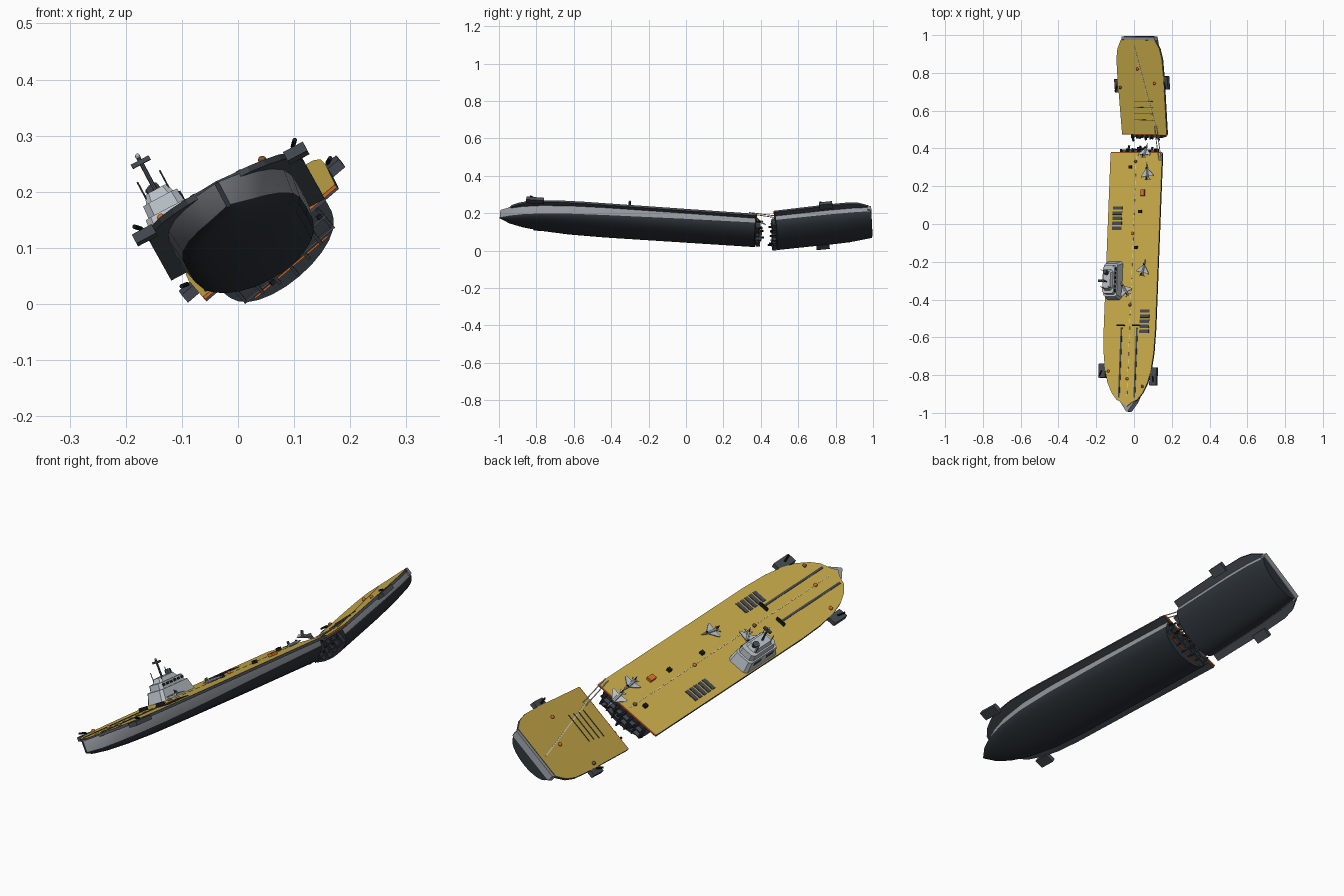
import bpy, bmesh, random
from math import cos, sin, pi, radians
from mathutils import Vector, Matrix

if "Cube" in bpy.data.objects:
    bpy.data.objects.remove(bpy.data.objects["Cube"])

random.seed(4)


def material(name, r, g, b):
    m = bpy.data.materials.new(name)
    m.diffuse_color = (r, g, b, 1)
    m.use_nodes = True
    m.node_tree.nodes["Principled BSDF"].inputs["Base Color"].default_value = m.diffuse_color
    return m


YELLOW = material("deck_yellow", 0.60, 0.42, 0.07)
GREY = material("hull_grey", 0.30, 0.32, 0.35)
DARK = material("hull_dark", 0.025, 0.032, 0.04)
SLATE = material("slate", 0.06, 0.07, 0.085)
LIGHT = material("light_grey", 0.48, 0.53, 0.57)
BLACK = material("black", 0.01, 0.012, 0.015)
ORANGE = material("orange", 0.75, 0.16, 0.02)
WHITE = material("line_white", 0.8, 0.76, 0.62)


def frame(origin, aft, roll):
    # local x = starboard, y = aft, z = deck normal
    a = Vector(aft).normalized()
    r = Vector((cos(radians(roll)), 0, sin(radians(roll))))
    r = (r - a * r.dot(a)).normalized()
    return Matrix.Translation(origin) @ Matrix((r, a, r.cross(a))).transposed().to_4x4()


MAIN = frame((0.018, 0.375, 0.122), (0.039, 0.997, -0.07), 28)
STERN = frame((0.060, 0.475, 0.111), (-0.07, 1, 0.107), 40.5)


def on_deck(f, x, y):
    # deck coordinates under a point of the top view
    ly = (y - f[1][3]) / f[1][1]
    return (x - f[0][3] - f[0][1] * ly) / f[0][0], ly


def finish(name, bm, f, mats, smooth=False):
    bmesh.ops.recalc_face_normals(bm, faces=bm.faces)
    me = bpy.data.meshes.new(name)
    bm.to_mesh(me)
    bm.free()
    for m in mats:
        me.materials.append(m)
    ob = bpy.data.objects.new(name, me)
    bpy.context.collection.objects.link(ob)
    ob.matrix_world = f
    if smooth:
        bpy.ops.object.select_all(action='DESELECT')
        ob.select_set(True)
        bpy.context.view_layer.objects.active = ob
        bpy.ops.object.shade_smooth_by_angle(angle=radians(32))
    return ob


def loft(name, f, rings, mats, smooth=False, pick=None, cap=0):
    bm = bmesh.new()
    vs = [[bm.verts.new(p) for p in ring] for ring in rings]
    n = len(vs[0])
    for a, b in zip(vs, vs[1:]):
        for i in range(n):
            j = (i + 1) % n
            bm.faces.new((a[i], a[j], b[j], b[i])).material_index = pick(i) if pick else 0
    for ring in (vs[0], vs[-1]):
        bm.faces.new(ring).material_index = cap
    return finish(name, bm, f, mats, smooth)


def prism(name, f, outline, z0, z1, mat, shrink=1.0, shift=0.0, top=None):
    # extruded outline, optionally tapered; last cap can have its own material
    c = sum((Vector(p) for p in outline), Vector((0, 0))) / len(outline)
    up = [c + (Vector(p) - c) * shrink + Vector((shift, 0)) for p in outline]
    ob = loft(name, f, [[(x, y, z0) for x, y in outline], [(x, y, z1) for x, y in up]], [mat, top or mat])
    ob.data.polygons[-1].material_index = 1
    return ob


def box(name, f, c, s, mat, rot=0):
    bm = bmesh.new()
    bmesh.ops.create_cube(bm, size=1, matrix=Matrix.Translation(c) @ Matrix.Rotation(rot, 4, 'Z') @ Matrix.Diagonal((*s, 1)))
    return finish(name, bm, f, [mat])


def rod(name, p, q, r, mat, f=Matrix()):
    p, q = Vector(p), Vector(q)
    bm = bmesh.new()
    bmesh.ops.create_cone(bm, cap_ends=True, segments=8, radius1=r, radius2=r, depth=(q - p).length,
                          matrix=Matrix.Translation((p + q) / 2) @ (q - p).to_track_quat('Z', 'Y').to_matrix().to_4x4())
    return finish(name, bm, f, [mat], True)


def ball(name, f, c, r, mat):
    bm = bmesh.new()
    bmesh.ops.create_uvsphere(bm, u_segments=10, v_segments=6, radius=r, matrix=Matrix.Translation(c))
    return finish(name, bm, f, [mat], True)


def mirrored(half):
    return half + [(-x, y) for x, y in reversed(half) if x]


# hulls: light wall above, dark rounded bottom; station = y, half width, wall depth, keel depth
def hull(name, f, stations):
    rings = []
    for y, w, d, k in stations:
        half = [(w, -0.005), (w * 0.95, -d)]
        half += [(w * 0.93 * cos(t * pi / 12), -d - (k - d) * sin(t * pi / 12)) for t in (1, 2, 3, 4, 5, 6)]
        half[-1] = (0, -k)
        rings.append([(x, y, z) for x, z in mirrored(half)])
    n = len(rings[0])
    return loft(name, f, rings, [GREY, DARK], True, lambda i: 0 if i in (0, n - 2, n - 1) else 1, 1)


hull("main_hull", MAIN, [(-0.002, .125, .034, .093), (-0.4, .126, .042, .093), (-0.8, .125, .052, .091),
                         (-1.0, .117, .055, .089), (-1.15, .098, .056, .084), (-1.25, .073, .056, .077),
                         (-1.32, .043, .055, .068), (-1.372, .004, .05, .054)])
hull("stern_hull", STERN, [(0.002, .125, .034, .085), (0.3, .125, .036, .085), (0.42, .121, .036, .082), (0.515, .112, .034, .075)])

# flight decks
prism("main_deck", MAIN, mirrored([(.155, 0), (.155, -.93), (.15, -1.06), (.138, -1.15), (.12, -1.22), (.092, -1.275),
                                   (.062, -1.31), (.028, -1.325), (0, -1.347)]), -.011, 0, SLATE, top=YELLOW)
prism("stern_deck", STERN, mirrored([(.155, 0), (.16, .3), (.158, .40), (.146, .455), (.118, .502)]), -.011, 0, SLATE, top=YELLOW)
prism("transom_lip", STERN, mirrored([(.118, .498), (.112, .518)]), -.03, -.002, GREY)

# broken ends: glowing edges, torn floors, ribs and beams
for f, s, tag in ((MAIN, 1, "main"), (STERN, -1, "stern")):
    box(tag + "_deck_torn_edge", f, (0, s * .002, -.003), (.308, .005, .006), ORANGE)
    box(tag + "_keel_torn_edge", f, (0, s * .003, -.062), (.17, .004, .003), ORANGE)
    for k, z in enumerate((-.03, -.055)):
        box(f"{tag}_torn_floor_{k}", f, (0, s * .010, z), (.21, .02, .004), SLATE)
    for k in range(7):
        x = -.102 + .034 * k
        h = .066 - abs(x) * .22
        l = random.uniform(.018, .034)
        box(f"{tag}_rib_{k}", f, (x, s * l / 2, -.012 - h / 2), (.006, l, h), DARK)
        l = random.uniform(.02, .045)
        box(f"{tag}_beam_{k}", f, (x + random.uniform(-.01, .01), s * l / 2, random.uniform(-.06, -.015)), (.009, l, .007), BLACK,
            random.uniform(-.3, .3))

# dashed centre lines
for k in range(30):
    box(f"centre_dash_{k}", MAIN, (0, -.03 - k * .043, .0005), (.003, .024, .002), WHITE)
box("landing_line", STERN, (*on_deck(STERN, .065, .72), .0005), (.004, .46, .002), WHITE, .255)

# catapult tracks and blast deflectors
for k, (x0, x1) in enumerate(((-.074, -.062), (.010, .018))):
    (ax, ay), (bx, by) = on_deck(MAIN, x0, -.92), on_deck(MAIN, x1, -.55)
    box(f"catapult_track_{k}", MAIN, ((ax + bx) / 2, (ay + by) / 2, .001), (.009, by - ay, .003), SLATE)
    box(f"blast_deflector_{k}", MAIN, (bx, by + .012, .007), (.042, .006, .014), BLACK)

# vent gratings
for g, (x, y) in enumerate(((-.083, .03), (.061, -.515))):
    x, y = on_deck(MAIN, x, y)
    for k in range(5):
        box(f"vent_{g}_{k}", MAIN, (x, y + (k - 2) * .027, .001), (.056, .018, .004), SLATE)

# arrestor wires on the stern
for k in range(4):
    x, y = on_deck(STERN, .055, .55 + k * .033)
    box(f"arrestor_wire_{k}", STERN, (x, y, .001), (.13, .003, .003), SLATE)

# deck gear
x, y = on_deck(MAIN, .054, .165)
box("deck_tractor", MAIN, (x, y, .006), (.022, .034, .012), ORANGE)
for k, p in enumerate(((.04, .065), (.018, -.125), (-.012, .3))):
    box(f"deck_crate_{k}", MAIN, (*on_deck(MAIN, *p), .006), (.016, .016, .012), BLACK)
BROWN = material("brown", .22, .09, .03)
for k, (f, x, y) in enumerate(((MAIN, -.03, -.82), (MAIN, -.015, -.43), (MAIN, 0, -.05), (MAIN, .015, .33), (MAIN, -.13, -.78),
                               (MAIN, .05, -.86), (STERN, .025, .82), (STERN, -.065, .72), (STERN, .115, .745))):
    ball(f"bollard_{k}", f, (*on_deck(f, x, y), .003), .008, BROWN if k % 2 else ORANGE)

# gun sponsons on the deck edges
for k, (f, x, y, l) in enumerate(((MAIN, -.157, -1.155, .075), (MAIN, .15, -1.185, .095), (STERN, -.165, .255, .07), (STERN, .165, .275, .07))):
    box(f"sponson_{k}", f, (x, y, -.010), (.04, l, .018), SLATE)
    rod(f"sponson_gun_{k}", (x, y, .003), (x * 1.06, y - .03, .010), .004, BLACK, f)

# island: tapered tiers with windows
def octagon(x0, x1, y0, y1, c):
    return [(x0 + c, y0), (x1 - c, y0), (x1, y0 + c), (x1, y1 - c), (x1 - c, y1), (x0 + c, y1), (x0, y1 - c), (x0, y0 + c)]


prism("island_base", MAIN, octagon(-.15, -.055, -.78, -.575, .012), 0, .045, LIGHT, .86)
prism("island_bridge", MAIN, octagon(-.138, -.066, -.755, -.60, .012), .045, .07, LIGHT, .95)
prism("island_roof", MAIN, octagon(-.13, -.075, -.735, -.625, .01), .07, .088, LIGHT, .8)
for k in range(6):
    box(f"bridge_window_{k}", MAIN, (-.067, -.735 + k * .023, .059), (.005, .014, .010), BLACK)
for k in range(2):
    box(f"island_hatch_{k}", MAIN, (-.144, -.72 + k * .08, .025), (.006, .045, .02), SLATE)
rod("funnel", (-.103, -.645, .08), (-.108, -.638, .102), .013, SLATE, MAIN)
rod("mast", (-.103, -.69, .08), (-.103, -.69, .155), .004, SLATE, MAIN)
box("radar_bar", MAIN, (-.103, -.69, .146), (.036, .012, .008), SLATE)
ball("mast_beacon", MAIN, (-.103, -.69, .158), .005, LIGHT)
for k, (x, y) in enumerate(((-.125, -.72), (-.08, -.72), (-.125, -.63))):
    rod(f"antenna_{k}", (x, y, .07), (x, y, .115), .0015, SLATE, MAIN)


# parked aircraft, nose aft
def aircraft(tag, x, y, turn, dip=0):
    lx, ly = on_deck(MAIN, x, y)
    f = MAIN @ Matrix.Translation((lx, ly, .012)) @ Matrix.Rotation(turn, 4, 'Z') @ Matrix.Rotation(dip, 4, 'X')
    rings = [[(r * cos(i * pi / 4), v, r * .9 * sin(i * pi / 4)) for i in range(8)]
             for v, r in ((-.04, .005), (-.02, .0075), (.015, .007), (.035, .004), (.05, .0008))]
    loft(f"aircraft_{tag}_body", f, rings, [LIGHT], True)
    prism(f"aircraft_{tag}_wings", f, mirrored([(.004, .018), (.036, -.018), (.036, -.026), (.004, -.022)]), -.002, .001, LIGHT)
    prism(f"aircraft_{tag}_tail", f, mirrored([(.003, -.026), (.017, -.042), (.003, -.042)]), -.001, .001, LIGHT)
    box(f"aircraft_{tag}_fin", f, (0, -.034, .011), (.002, .014, .014), SLATE)
    ball(f"aircraft_{tag}_canopy", f, (0, .02, .005), .005, BLACK)


aircraft("aft", .08, .275, .1)
aircraft("mid", .06, -.235, -.2)
aircraft("by_island", -.04, -.345, .6)
aircraft("hanging", .07, .385, 0, -.5)

# cables bridging the gap
for k in range(2):
    sx, sy = on_deck(STERN, .115 + k * .012, .52)
    mx, my = on_deck(MAIN, .140 + k * .012, .335)
    rod(f"tow_cable_{k}", STERN @ Vector((sx, sy, .004)), MAIN @ Vector((mx, my, .006)), .0022, WHITE)

# stand the wreck on the ground, centred
bpy.context.view_layer.update()
pts = [o.matrix_world @ v.co for o in bpy.data.objects for v in o.data.vertices]
lo, hi = (Vector([fn(p[i] for p in pts) for i in range(3)]) for fn in (min, max))
move = Vector((-(lo.x + hi.x) / 2, -(lo.y + hi.y) / 2, -lo.z))
for o in bpy.data.objects:
    o.matrix_world = Matrix.Translation(move) @ o.matrix_world
